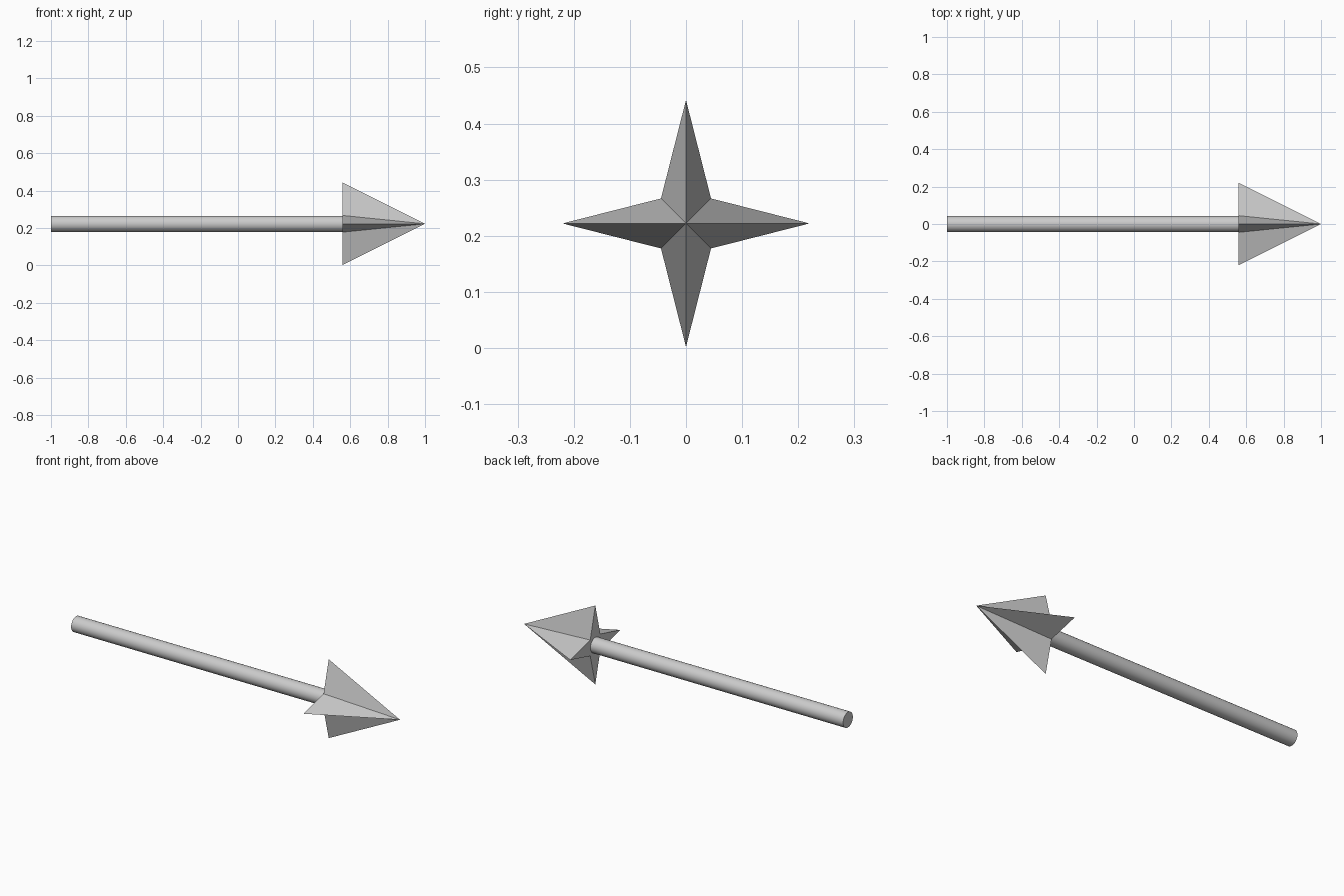
import bpy, bmesh
from math import pi, cos, sin

if "Cube" in bpy.data.objects:
    bpy.data.objects.remove(bpy.data.objects["Cube"])

Z = 0.222          # height of the arrow axis
BASE_X = 0.56      # where the head meets the shaft

# Shaft: round rod along x
x0, x1 = -1.0, BASE_X + 0.02
bpy.ops.mesh.primitive_cylinder_add(vertices=32, radius=0.043, depth=x1 - x0,
                                    location=((x0 + x1) / 2, 0, Z),
                                    rotation=(0, pi / 2, 0))
shaft = bpy.context.object
shaft.name = "shaft"
bpy.ops.object.shade_smooth_by_angle()

# Head: four-pointed star base rising to a single tip
bm = bmesh.new()
ring = []
for i in range(8):
    r = 0.22 if i % 2 == 0 else 0.063
    a = i * pi / 4
    ring.append(bm.verts.new((BASE_X, r * cos(a), Z + r * sin(a))))
tip = bm.verts.new((1.0, 0, Z))
back = bm.verts.new((BASE_X, 0, Z))
for a, b in zip(ring, ring[1:] + ring[:1]):
    bm.faces.new((a, b, tip))
    bm.faces.new((b, a, back))
bmesh.ops.recalc_face_normals(bm, faces=bm.faces)
mesh = bpy.data.meshes.new("arrow_head")
bm.to_mesh(mesh)
bm.free()
bpy.context.collection.objects.link(bpy.data.objects.new("arrow_head", mesh))
